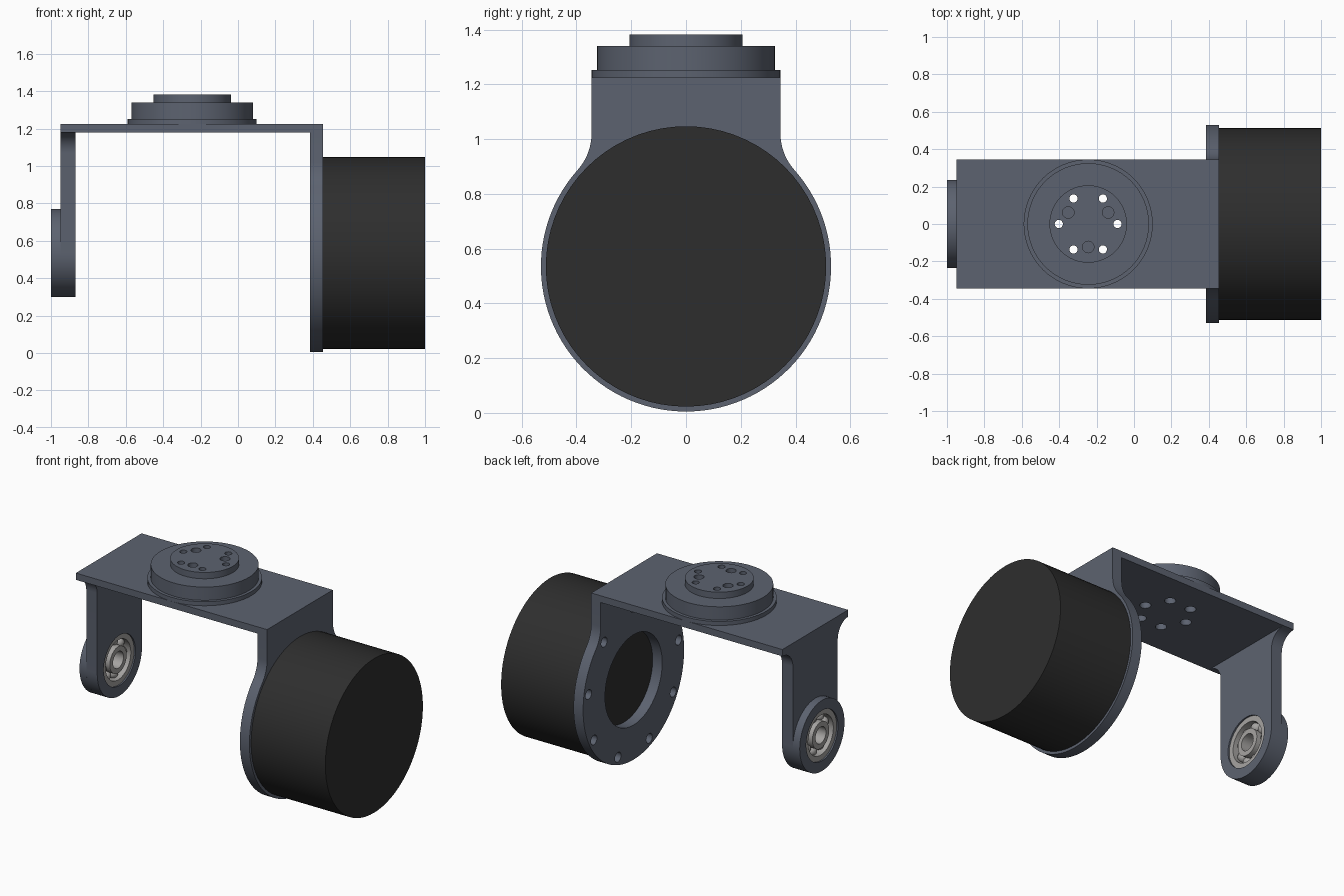
import bpy, bmesh
from math import sin, cos, pi, radians, sqrt, asin
from mathutils import Matrix

cube = bpy.data.objects.get("Cube")
if cube:
    bpy.data.objects.remove(cube)


def material(name, rgb):
    m = bpy.data.materials.new(name)
    m.use_nodes = True
    m.diffuse_color = (*rgb, 1)
    m.node_tree.nodes["Principled BSDF"].inputs["Base Color"].default_value = (*rgb, 1)
    return m


slate = material("slate_metal", (0.108, 0.124, 0.162))
black = material("black_housing", (0.027, 0.027, 0.027))
steel = material("bearing_steel", (0.38, 0.37, 0.36))

# Local outline (u, v) and depth become world (y, z) and x
ALONG_X = Matrix(((0, 0, 1, 0), (1, 0, 0, 0), (0, 1, 0, 0), (0, 0, 0, 1)))
UPRIGHT = Matrix.Identity(4)
AXIS_Z = 0.535


def arc(cu, cv, r, start, end, n):
    angles = [radians(start + (end - start) * i / n) for i in range(n + 1)]
    return [(cu + r * cos(a), cv + r * sin(a)) for a in angles]


def circle(cu, cv, r, n=64):
    return arc(cu, cv, r, 0, 360, n)[:-1]


def hole_ring(cu, cv, r, hole, count, start=0, n=20):
    return [circle(cu + r * cos(a), cv + r * sin(a), hole, n)
            for a in (radians(start + 360 * i / count) for i in range(count))]


def finish(name, mesh, mat):
    mesh.materials.clear()
    mesh.materials.append(mat)
    ob = bpy.data.objects.new(name, mesh)
    bpy.context.collection.objects.link(ob)
    bpy.ops.object.select_all(action="DESELECT")
    ob.select_set(True)
    bpy.context.view_layer.objects.active = ob
    bpy.ops.object.shade_smooth_by_angle(angle=radians(30))
    return ob


def plate(name, loops, low, high, mat, frame=UPRIGHT):
    """Extrude an outline, with any further loops cut out as holes."""
    cu = bpy.data.curves.new(name, "CURVE")
    cu.dimensions, cu.fill_mode, cu.extrude = "2D", "BOTH", (high - low) / 2
    for loop in loops:
        s = cu.splines.new("POLY")
        s.points.add(len(loop) - 1)
        for p, (u, v) in zip(s.points, loop):
            p.co = (u, v, 0, 1)
        s.use_cyclic_u = True
    tmp = bpy.data.objects.new(name + "_outline", cu)
    bpy.context.collection.objects.link(tmp)
    bpy.context.view_layer.update()
    mesh = bpy.data.meshes.new_from_object(
        tmp.evaluated_get(bpy.context.evaluated_depsgraph_get()))
    bpy.data.objects.remove(tmp)
    mesh.name = name
    bm = bmesh.new()
    bm.from_mesh(mesh)
    bmesh.ops.remove_doubles(bm, verts=bm.verts, dist=1e-5)
    bmesh.ops.recalc_face_normals(bm, faces=bm.faces)
    bm.transform(frame @ Matrix.Translation((0, 0, (low + high) / 2)))
    bm.to_mesh(mesh)
    bm.free()
    return finish(name, mesh, mat)


def mirrored(half):
    """Close a +u half outline with its mirror image."""
    return half + [(-u, v) for u, v in reversed(half) if u > 1e-5]


# Bracket top plate
W, TOP = 0.345, 1.18
TX = -0.245
deck = [(-0.95, -W), (0.455, -W), (0.455, W), (-0.95, W)]
plate("top_plate", [deck] + hole_ring(TX, 0, 0.157, 0.034, 6), TOP, 1.225, slate)

# Motor arm: straight neck blended by a fillet into a round flange
R, F = 0.53, 0.2
fz = AXIS_Z + sqrt((R + F) ** 2 - (W + F) ** 2)
turn = asin((fz - AXIS_Z) / (R + F)) * 180 / pi
half = [(W, TOP)] + arc(W + F, fz, F, 180, 180 + turn, 8)
half += arc(0, AXIS_Z, R, turn, -90, 40)[1:]
plate("motor_arm",
      [mirrored(half), circle(0, AXIS_Z, 0.3)]
      + hole_ring(0, AXIS_Z, 0.48, 0.032, 9, 90),
      0.385, 0.455, slate, ALONG_X)

# Bearing arm: flared at the plate, round at the bottom
B, SEAT = 0.235, 0.167
half = arc(W, TOP - W + B, W - B, 90, 180, 8) + arc(0, AXIS_Z, B, 0, -90, 18)
seat = circle(0, AXIS_Z, SEAT)
plate("bearing_arm", [mirrored(half), seat], -0.95, -0.87, slate, ALONG_X)
plate("bearing_boss", [circle(0, AXIS_Z, B), seat], -1, -0.95, slate, ALONG_X)

# Motor housing
plate("motor_housing", [circle(0, AXIS_Z, 0.512, 72)], 0.455, 1, black, ALONG_X)

# Turntable in three tiers, with through holes and three blind holes on top
through = hole_ring(TX, 0, 0.157, 0.022, 6)
blind = hole_ring(TX, 0, 0.123, 0.031, 3, 30)
for name, r, low, high, holes in (
        ("turntable_flange", 0.345, 1.225, 1.252, through),
        ("turntable_body", 0.325, 1.252, 1.34, through),
        ("turntable_cap", 0.207, 1.34, 1.382, through + blind)):
    plate(name, [circle(TX, 0, r)] + holes, low, high, slate)

# Ball bearing: two races and the balls between them
for name, outer, inner in (("outer_race", SEAT, 0.132), ("inner_race", 0.088, 0.055)):
    plate(name, [circle(0, AXIS_Z, outer), circle(0, AXIS_Z, inner)],
          -0.99, -0.88, steel, ALONG_X)
bm = bmesh.new()
for i in range(9):
    a = 2 * pi * i / 9
    spot = Matrix.Translation((-0.935, 0.11 * cos(a), AXIS_Z + 0.11 * sin(a)))
    bmesh.ops.create_uvsphere(bm, u_segments=20, v_segments=12, radius=0.034, matrix=spot)
mesh = bpy.data.meshes.new("bearing_balls")
bm.to_mesh(mesh)
bm.free()
finish("bearing_balls", mesh, steel)
